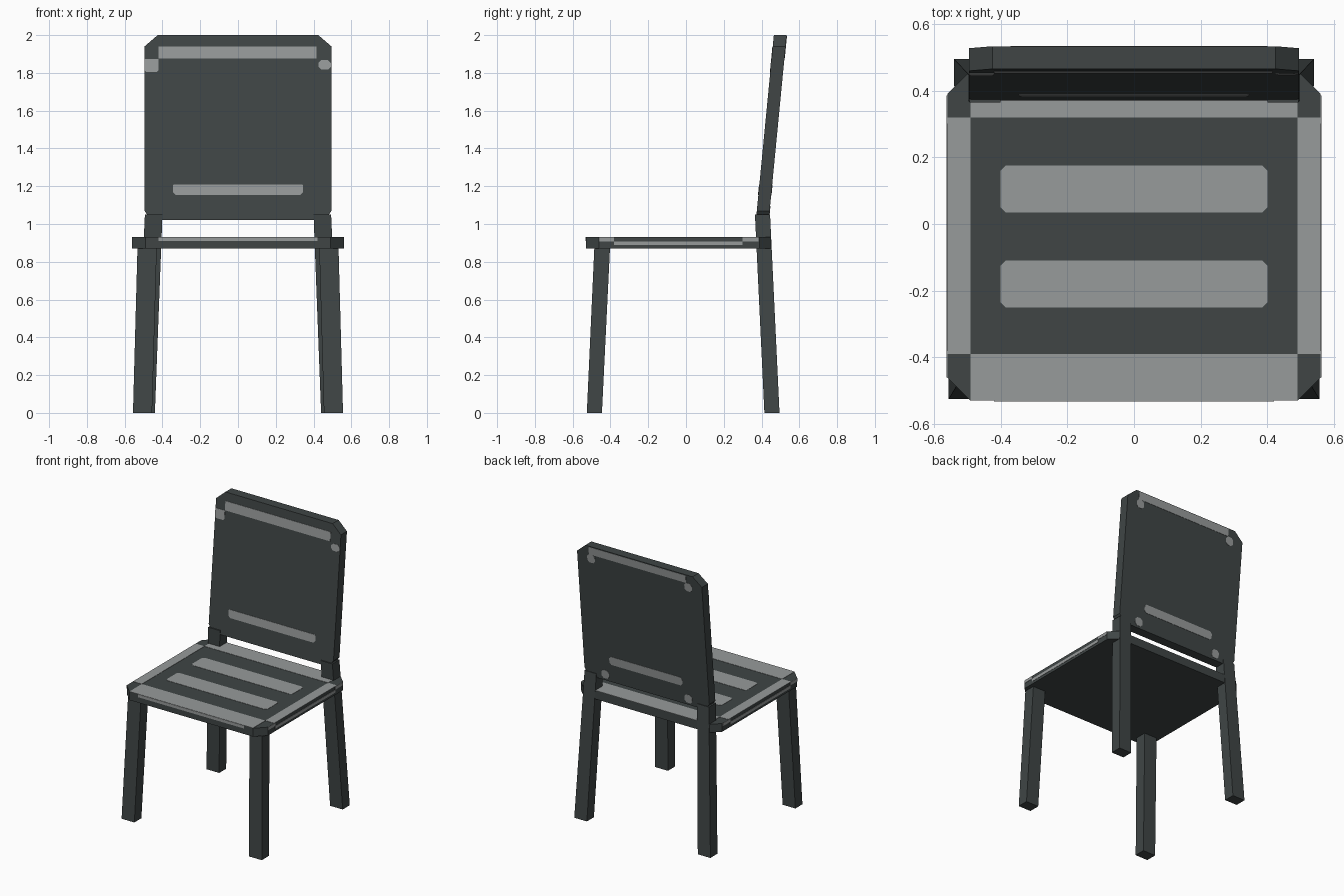
import bpy

default = bpy.data.objects.get("Cube")
if default:
    bpy.data.objects.remove(default)


def make_material(name, rgb):
    mat = bpy.data.materials.new(name)
    mat.use_nodes = True
    color = (*rgb, 1)
    mat.diffuse_color = color
    mat.node_tree.nodes["Principled BSDF"].inputs["Base Color"].default_value = color
    return mat


DARK = make_material("dark_grey", (0.050, 0.060, 0.060))
LIGHT = make_material("light_grey", (0.31, 0.325, 0.325))
SKIN = 0.002      # thickness of painted plates
SLOPE = 0.097     # backward lean of the backrest
BACK_LOW, BACK_TOP = 1.02, 2.0


def loft(name, ring_a, ring_b, mat):
    """Solid between two matching outlines."""
    n = len(ring_a)
    faces = [tuple(range(n))[::-1], tuple(range(n, 2 * n))]
    faces += [(i, (i + 1) % n, n + (i + 1) % n, n + i) for i in range(n)]
    mesh = bpy.data.meshes.new(name)
    mesh.from_pydata(ring_a + ring_b, [], faces)
    mesh.materials.append(mat)
    obj = bpy.data.objects.new(name, mesh)
    bpy.context.collection.objects.link(obj)
    # consistent outward normals
    import bmesh
    bm = bmesh.new()
    bm.from_mesh(mesh)
    bmesh.ops.recalc_face_normals(bm, faces=bm.faces)
    bm.to_mesh(mesh)
    bm.free()
    return obj


def cut_rect(x0, x1, y0, y1, low=0.0, high=0.0):
    """Rectangle with clipped corners, low and high edges set apart."""
    pts = [(x0 + low, y0), (x1 - low, y0), (x1, y0 + low), (x1, y1 - high),
           (x1 - high, y1), (x0 + high, y1), (x0, y1 - high), (x0, y0 + low)]
    return list(dict.fromkeys(pts))


def flat(name, outline, z0, z1, mat):
    return loft(name, [(x, y, z0) for x, y in outline],
                [(x, y, z1) for x, y in outline], mat)


def leaning(name, outline, y0, y1, mat):
    """Slab following the lean of the backrest."""
    def ring(y):
        return [(x, y + SLOPE * (z - BACK_LOW), z) for x, z in outline]
    return loft(name, ring(y0), ring(y1), mat)


def leg(name, side, foot, top, z_top):
    def ring(rect, z):
        return [(side * x, y, z) for x, y in cut_rect(*rect)]
    return loft(name, ring(foot, 0), ring(top, z_top), DARK)


# Seat board with clipped corners
flat("seat", cut_rect(-0.56, 0.56, -0.53, 0.45, 0.07, 0.06), 0.87, 0.93, DARK)

# Painted seat border and slats
T = 0.93
flat("seat_front_band", cut_rect(-0.49, 0.49, -0.53, -0.39), T, T + SKIN, LIGHT)
flat("seat_back_band", cut_rect(-0.49, 0.49, 0.32, 0.45), T, T + SKIN, LIGHT)
flat("seat_rear_slat", cut_rect(-0.40, 0.40, 0.035, 0.175, 0.015, 0.015), T, T + SKIN, LIGHT)
flat("seat_front_slat", cut_rect(-0.40, 0.40, -0.25, -0.11, 0.015, 0.015), T, T + SKIN, LIGHT)
flat("seat_front_edge", cut_rect(-0.42, 0.42, -0.53 - SKIN, -0.53), 0.91, T, LIGHT)

# Backrest slab with clipped corners
FRONT, REAR = 0.37, 0.438
leaning("backrest", [(-0.46, BACK_LOW), (0.46, BACK_LOW), (0.495, 1.07), (0.495, 1.94),
                     (0.425, BACK_TOP), (-0.425, BACK_TOP), (-0.495, 1.94), (-0.495, 1.07)],
        FRONT, REAR, DARK)

# Painted bands on the backrest
front_marks = {
    "front_top_band": cut_rect(-0.42, 0.415, 1.875, 1.94),
    "front_low_band": cut_rect(-0.345, 0.345, 1.153, 1.21, 0.015, 0.005),
    "front_right_patch": cut_rect(-0.495, -0.42, 1.805, 1.873, 0.01),
    "front_left_patch": cut_rect(0.425, 0.492, 1.818, 1.867, 0.015, 0.015),
}
for name, outline in front_marks.items():
    leaning(name, outline, FRONT - SKIN, FRONT, LIGHT)

rear_marks = {
    "rear_top_band": cut_rect(-0.37, 0.40, 1.94, 1.995),
    "rear_low_band": cut_rect(-0.29, 0.29, 1.15, 1.21, 0.015, 0.015),
}
for side, label in ((1, "left"), (-1, "right")):
    for part, x, z, r in (("top", 0.385, 1.91, 0.03), ("low", 0.33, 1.065, 0.03)):
        rear_marks[f"rear_{part}_{label}_dot"] = cut_rect(
            side * x - r, side * x + r, z - r, z + r, 0.015, 0.015)
for name, outline in rear_marks.items():
    leaning(name, outline, REAR, REAR + SKIN, LIGHT)

# Splayed legs and painted side edges, one set per side
for side, label in ((1, "left"), (-1, "right")):
    leg(f"front_{label}_leg", side, (0.455, 0.556, -0.525, -0.445),
        (0.43, 0.532, -0.485, -0.402), 0.88)
    leg(f"back_{label}_leg", side, (0.44, 0.54, 0.415, 0.495),
        (0.40, 0.493, 0.365, 0.445), 1.05)
    inner, outer = sorted((side * 0.49, side * 0.56))
    flat(f"seat_{label}_band", cut_rect(inner, outer, -0.39, 0.32), T, T + SKIN, LIGHT)
    inner, outer = sorted((side * 0.56, side * (0.56 + SKIN)))
    for part, y0, y1, z0, z1 in (("strip", -0.38, 0.30, 0.888, 0.908),
                                 ("front_tip", -0.46, -0.38, 0.908, T),
                                 ("back_tip", 0.30, 0.385, 0.908, T)):
        flat(f"seat_{label}_edge_{part}", cut_rect(inner, outer, y0, y1), z0, z1, LIGHT)
